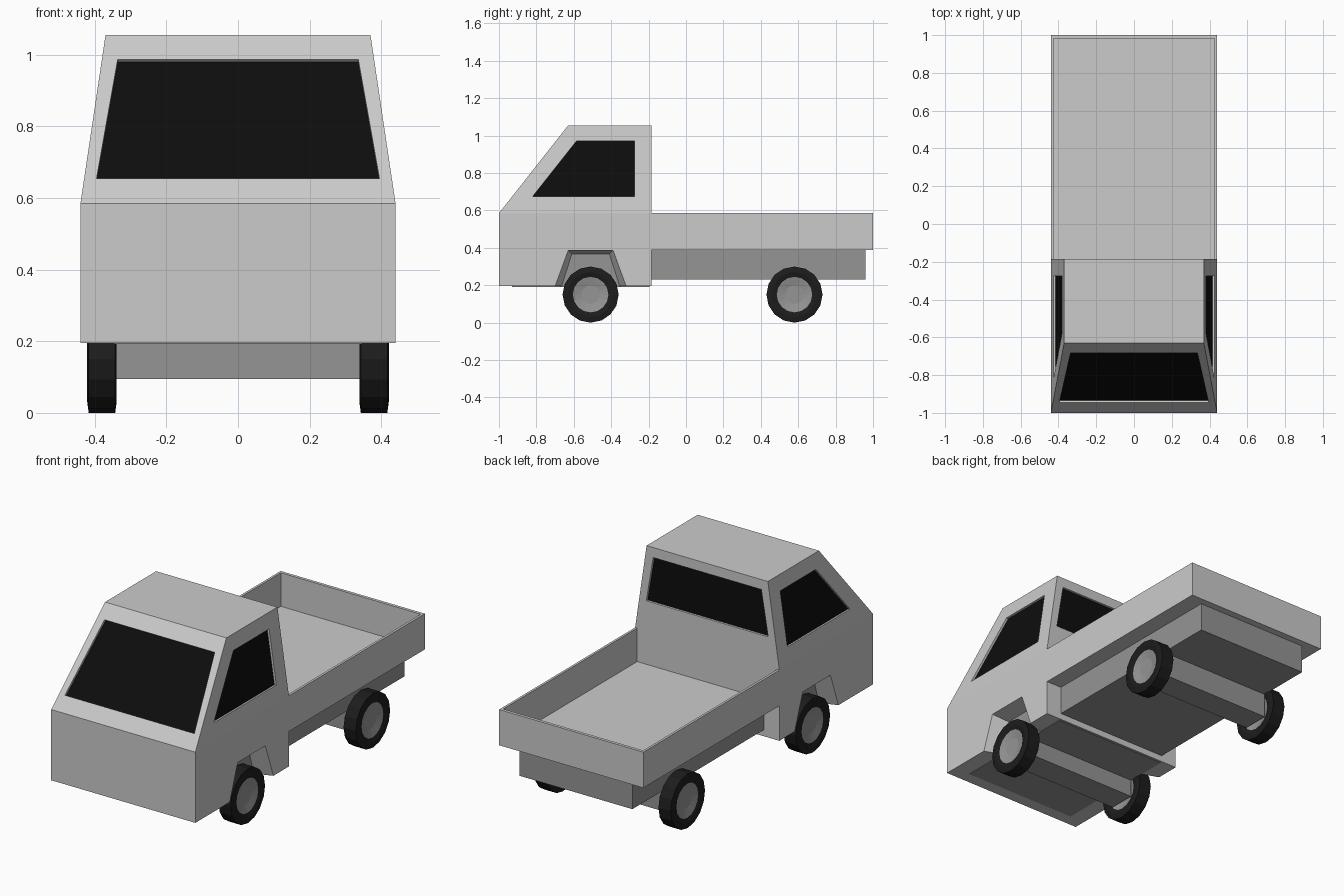
import bpy, bmesh, math
from mathutils import Vector

if "Cube" in bpy.data.objects:
    bpy.data.objects.remove(bpy.data.objects["Cube"])


def material(name, v):
    m = bpy.data.materials.new(name)
    m.diffuse_color = (v, v, v, 1)
    m.use_nodes = True
    m.node_tree.nodes["Principled BSDF"].inputs["Base Color"].default_value = m.diffuse_color
    return m


GLASS = material("black_glass", 0.004)
RUBBER = material("rubber", 0.012)
METAL = material("dark_metal", 0.3)
PAINT = material("grey_paint", 0.8)


def finish(bm, name, mats):
    bmesh.ops.recalc_face_normals(bm, faces=bm.faces[:])
    me = bpy.data.meshes.new(name)
    bm.to_mesh(me)
    bm.free()
    for m in mats:
        me.materials.append(m)
    ob = bpy.data.objects.new(name, me)
    bpy.context.collection.objects.link(ob)
    return ob


def boxes(name, spans, mat):
    """One object made of boxes given as (x0, x1, y0, y1, z0, z1)."""
    bm = bmesh.new()
    for x0, x1, y0, y1, z0, z1 in spans:
        vs = bmesh.ops.create_cube(bm, size=1)["verts"]
        for v in vs:
            v.co = ((x0 + x1) / 2 + v.co.x * (x1 - x0),
                    (y0 + y1) / 2 + v.co.y * (y1 - y0),
                    (z0 + z1) / 2 + v.co.z * (z1 - z0))
    return finish(bm, name, [mat])


FRONT, BACK, BOTTOM, BELT, ROOF = -1.0, -0.185, 0.195, 0.585, 1.055

# Lower cab: side profile with wheel arches that narrow inward
shell = [(BACK, BOTTOM), (BACK, BELT), (FRONT, BELT), (FRONT, BOTTOM)]
arch_out = [(-0.70, BOTTOM), (-0.63, 0.387), (-0.39, 0.387), (-0.32, BOTTOM)]
arch_in = [(-0.665, BOTTOM), (-0.61, 0.367), (-0.41, 0.367), (-0.355, BOTTOM)]
bm = bmesh.new()
rings = []
for x, arch in ((-0.44, arch_out), (-0.345, arch_in), (0.345, arch_in), (0.44, arch_out)):
    rings.append([bm.verts.new((x, y, z)) for y, z in shell + arch])
for a, b in zip(rings, rings[1:]):
    for i in range(8):
        if i != 1:  # belt line is covered by the upper cab
            j = (i + 1) % 8
            bm.faces.new((a[i], a[j], b[j], b[i]))
bm.faces.new(rings[0])
bm.faces.new(rings[-1])
finish(bm, "lower_cab", [PAINT])

# Upper cab: tapered block with recessed windows
bm = bmesh.new()


def flank(z):
    return 0.44 - 0.07 * (z - BELT) / (ROOF - BELT)


def slope(z):
    return FRONT + 0.37 * (z - BELT) / (ROOF - BELT)


def panel(outer, window=None, depth=0.012):
    """Flat panel; a window opening gets a frame, a reveal and a dark pane."""
    o = [bm.verts.new(p) for p in outer]
    if window is None:
        bm.faces.new(o)
        return
    p = [Vector(c) for c in window]
    n = (p[1] - p[0]).cross(p[2] - p[0]).normalized()
    if n.dot(p[0] - Vector((0, -0.5, 0.8))) > 0:
        n = -n
    w = [bm.verts.new(c) for c in p]
    g = [bm.verts.new(c + n * depth) for c in p]
    for i in range(4):
        j = (i + 1) % 4
        bm.faces.new((o[i], o[j], w[j], w[i]))
        bm.faces.new((w[i], w[j], g[j], g[i]))
    bm.faces.new(g).material_index = 1


panel([(-0.44, FRONT, BELT), (0.44, FRONT, BELT), (0.37, -0.63, ROOF), (-0.37, -0.63, ROOF)],
      [(-0.395, slope(0.655), 0.655), (0.395, slope(0.655), 0.655),
       (0.336, slope(0.987), 0.987), (-0.336, slope(0.987), 0.987)])
panel([(-0.44, BACK, BELT), (0.44, BACK, BELT), (0.37, BACK, ROOF), (-0.37, BACK, ROOF)],
      [(-0.372, BACK, 0.75), (0.372, BACK, 0.75), (0.33, BACK, 1.0), (-0.33, BACK, 1.0)])
for s in (-1, 1):
    out = [(FRONT, BELT), (BACK, BELT), (BACK, ROOF), (-0.63, ROOF)]
    win = [(-0.82, 0.675), (-0.275, 0.675), (-0.275, 0.972), (-0.585, 0.972)]
    panel([(s * flank(z), y, z) for y, z in out], [(s * flank(z), y, z) for y, z in win])
panel([(-0.37, -0.63, ROOF), (0.37, -0.63, ROOF), (0.37, BACK, ROOF), (-0.37, BACK, ROOF)])
bmesh.ops.remove_doubles(bm, verts=bm.verts[:], dist=1e-5)
finish(bm, "upper_cab", [PAINT, GLASS])

# Cargo bed: floor and three thin walls
boxes("cargo_bed", [(-0.44, 0.44, BACK, 1.0, 0.388, 0.4),
                    (-0.44, -0.427, BACK, 1.0, 0.388, BELT),
                    (0.427, 0.44, BACK, 1.0, 0.388, BELT),
                    (-0.427, 0.427, 0.983, 1.0, 0.388, BELT)], PAINT)

# Chassis under bed and cab
boxes("chassis", [(-0.345, 0.345, BACK - 0.02, 0.96, 0.23, 0.39),
                  (-0.346, 0.346, -0.93, BACK - 0.01, 0.192, 0.388)], METAL)

# Axles and wheels
R, SIDES = 0.15, 16
TIRE = [(0.095, -0.034), (0.12, -0.041), (R, -0.037), (R, 0.037), (0.12, 0.041), (0.095, 0.034)]
RIM = [(0, -0.018), (0.05, -0.018), (0.095, -0.034), (0.095, 0.034), (0.05, 0.024), (0, 0.024)]


def lathe(name, profile, centre, side, mat):
    bm = bmesh.new()
    vs = [bm.verts.new((x * side, 0, r)) for r, x in profile]
    es = [bm.edges.new(p) for p in zip(vs, vs[1:])]
    bmesh.ops.spin(bm, geom=vs + es, cent=(0, 0, 0), axis=(1, 0, 0),
                   angle=math.tau, steps=SIDES, use_duplicate=False)
    bmesh.ops.remove_doubles(bm, verts=bm.verts[:], dist=1e-4)
    ob = finish(bm, name, [mat])
    ob.location = centre
    return ob


for end, y in (("front", -0.51), ("rear", 0.58)):
    boxes(end + "_axle", [(-0.345, 0.345, y - 0.075, y + 0.075, 0.095, 0.235)], METAL)
    for label, s in (("left", -1), ("right", 1)):
        c = (s * 0.38, y, R)
        lathe(f"{end}_{label}_tire", TIRE, c, s, RUBBER)
        lathe(f"{end}_{label}_rim", RIM, c, s, METAL)
